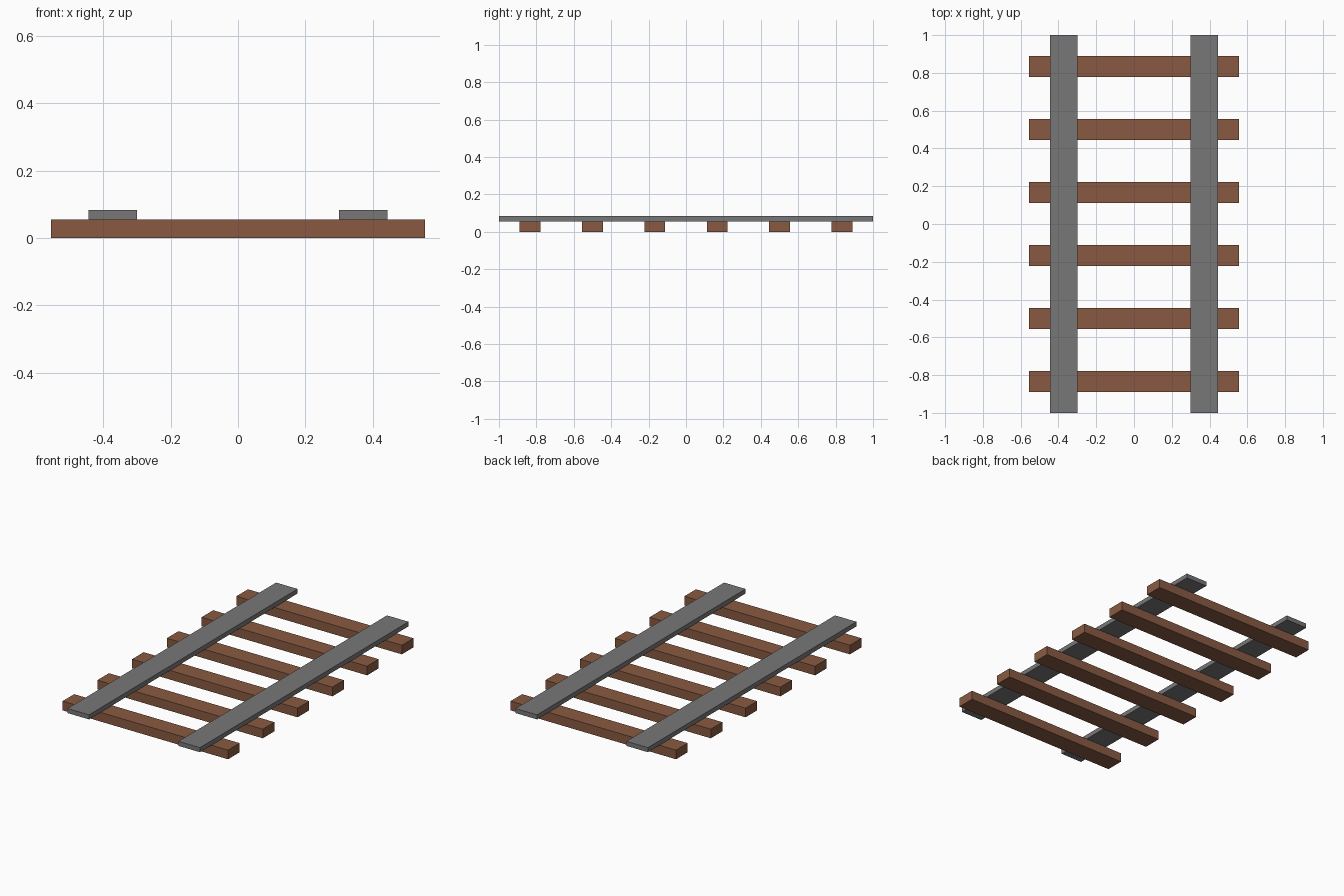
import bpy
import bmesh
from mathutils import Matrix

if "Cube" in bpy.data.objects:
    bpy.data.objects.remove(bpy.data.objects["Cube"])


def material(name, rgb):
    mat = bpy.data.materials.new(name)
    mat.diffuse_color = (*rgb, 1.0)
    mat.use_nodes = True
    mat.node_tree.nodes["Principled BSDF"].inputs["Base Color"].default_value = mat.diffuse_color
    return mat


def box(name, centre, size, mat):
    bm = bmesh.new()
    bmesh.ops.create_cube(bm, size=1.0, matrix=Matrix.Diagonal((*size, 1.0)))
    mesh = bpy.data.meshes.new(name)
    bm.to_mesh(mesh)
    bm.free()
    mesh.materials.append(mat)
    obj = bpy.data.objects.new(name, mesh)
    obj.location = centre
    bpy.context.collection.objects.link(obj)
    return obj


wood = material("brown wood", (0.25, 0.102, 0.054))
steel = material("grey steel", (0.186, 0.186, 0.186))

UNIT = 1 / 18
TIE_H = UNIT
RAIL_H = UNIT / 2

# Six evenly spaced wooden sleepers
for i in range(6):
    y = (i - 2.5) / 3
    box(f"sleeper_{i + 1}", (0, y, TIE_H / 2), (20 * UNIT, 2 * UNIT, TIE_H), wood)

# Two flat rails lying on the sleepers
RAIL_IN, RAIL_OUT = 0.30, 8 * UNIT
for name, side in (("left_rail", -1), ("right_rail", 1)):
    box(name, (side * (RAIL_IN + RAIL_OUT) / 2, 0, TIE_H + RAIL_H / 2),
        (RAIL_OUT - RAIL_IN, 2.0, RAIL_H), steel)
